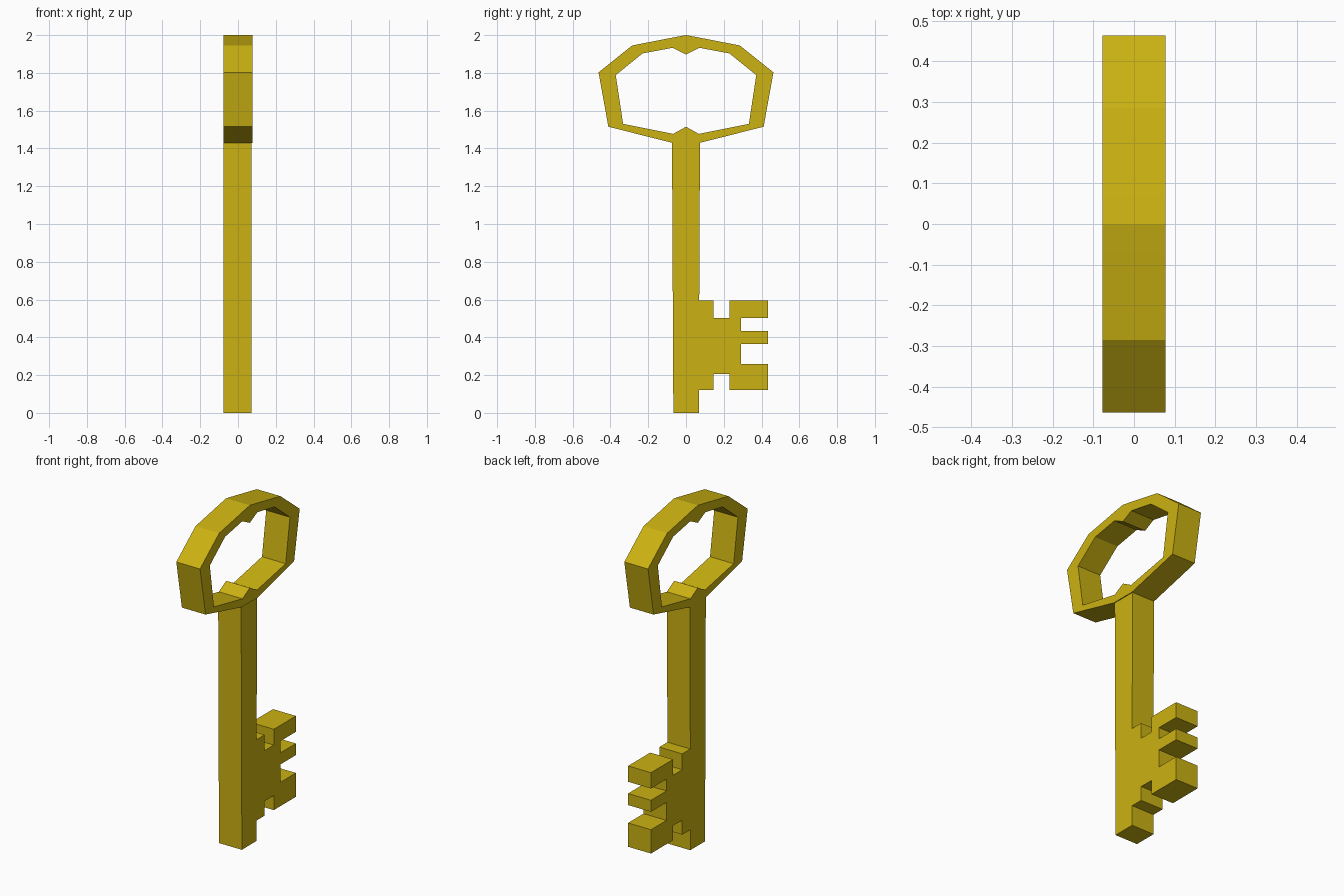
import bpy, bmesh

cube = bpy.data.objects.get("Cube")
if cube:
    bpy.data.objects.remove(cube, do_unlink=True)

# Single brass colour
brass = bpy.data.materials.new("brass_yellow")
brass.use_nodes = True
colour = (0.6, 0.445, 0.006, 1)
brass.diffuse_color = colour
brass.node_tree.nodes["Principled BSDF"].inputs["Base Color"].default_value = colour


def plate(name, polygons, x0, x1):
    """Extrude flat (y, z) polygons from x0 to x1 into one solid part."""
    bm = bmesh.new()
    for poly in polygons:
        bm.faces.new([bm.verts.new((x0, y, z)) for y, z in poly])
    bmesh.ops.remove_doubles(bm, verts=bm.verts, dist=0.0005)
    bmesh.ops.recalc_face_normals(bm, faces=bm.faces)
    ext = bmesh.ops.extrude_face_region(bm, geom=bm.faces[:], use_keep_orig=True)
    moved = [v for v in ext["geom"] if isinstance(v, bmesh.types.BMVert)]
    bmesh.ops.translate(bm, verts=moved, vec=(x1 - x0, 0, 0))
    bmesh.ops.recalc_face_normals(bm, faces=bm.faces)
    mesh = bpy.data.meshes.new(name)
    bm.to_mesh(mesh)
    bm.free()
    mesh.materials.append(brass)
    obj = bpy.data.objects.new(name, mesh)
    bpy.context.collection.objects.link(obj)
    return obj


# Bow: faceted ring with small points inside at top and bottom, mirrored across y
outer = [(0, 2), (.07, 1.987), (.285, 1.945), (.463, 1.803), (.411, 1.515), (.074, 1.43), (0, 1.43)]
inner = [(0, 1.897), (.07, 1.933), (.23, 1.903), (.372, 1.788), (.333, 1.53), (.068, 1.477), (0, 1.515)]
quads = []
for i in range(len(outer) - 1):
    quad = [outer[i], outer[i + 1], inner[i + 1], inner[i]]
    quads += [quad, [(-y, z) for y, z in reversed(quad)]]
plate("key_bow", quads, -.077, .077)

# Shaft: slightly tapered, with the toothed bit in the same outline
shaft_and_bit = [
    (-.067, 0), (.07, 0), (.07, .12), (.145, .12), (.145, .205), (.23, .205),
    (.23, .12), (.435, .12), (.435, .26), (.292, .26), (.292, .365), (.435, .365),
    (.435, .433), (.292, .433), (.292, .502), (.435, .502), (.435, .595), (.23, .595),
    (.23, .502), (.145, .502), (.145, .595), (.07, .595), (.074, 1.43), (-.074, 1.43),
]
plate("key_shaft_and_bit", [shaft_and_bit], -.077, .072)
